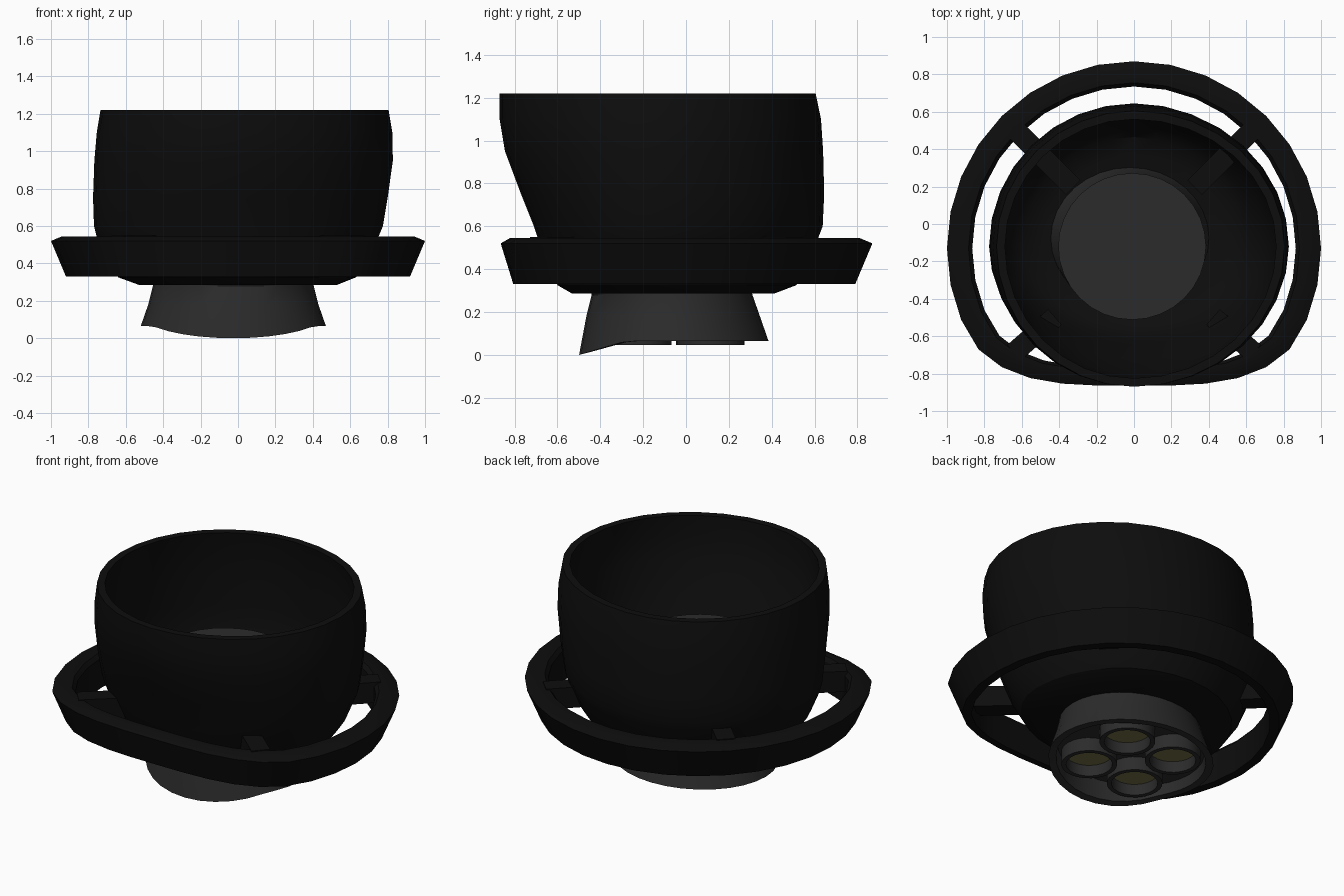
import bpy, bmesh
from math import sin, cos, pi, radians

if "Cube" in bpy.data.objects:
    bpy.data.objects.remove(bpy.data.objects["Cube"])

N = 32


def material(name, col):
    m = bpy.data.materials.new(name)
    m.diffuse_color = (*col, 1)
    m.use_nodes = True
    m.node_tree.nodes["Principled BSDF"].inputs["Base Color"].default_value = m.diffuse_color
    return m


BLACK = material("black_paint", (0.004, 0.004, 0.004))
GREY = material("dark_grey", (0.024, 0.024, 0.024))
LENS = material("pale_yellow", (0.17, 0.155, 0.06))


def loft(name, rings, mat, cap_start=False, cap_end=False, closed=False):
    """Skin a list of equal point rings."""
    bm = bmesh.new()
    vs = [[bm.verts.new(p) for p in r] for r in rings]
    n = len(vs[0])
    for k in range(len(vs) if closed else len(vs) - 1):
        a, b = vs[k], vs[(k + 1) % len(vs)]
        for i in range(n):
            j = (i + 1) % n
            bm.faces.new((a[i], a[j], b[j], b[i]))
    if cap_start:
        bm.faces.new(vs[0])
    if cap_end:
        bm.faces.new(vs[-1])
    bmesh.ops.recalc_face_normals(bm, faces=bm.faces)
    me = bpy.data.meshes.new(name)
    bm.to_mesh(me)
    bm.free()
    me.materials.append(mat)
    ob = bpy.data.objects.new(name, me)
    bpy.context.collection.objects.link(ob)
    bpy.ops.object.select_all(action='DESELECT')
    ob.select_set(True)
    bpy.context.view_layer.objects.active = ob
    bpy.ops.object.shade_smooth_by_angle(angle=radians(30))
    return ob


def angles(n=N):
    return [2 * pi * i / n for i in range(n)]


def oval(cx, cy, rx, ry, z, n=N):
    return [(cx + rx * cos(a), cy + ry * sin(a), z) for a in angles(n)]


# Lopsided cup: (z, left, right, front, back) extents of each section
CY = -0.12
SECTIONS = [
    (0.285, 0.53, 0.53, 0.53, 0.41), (0.325, 0.64, 0.63, 0.60, 0.515),
    (0.42, 0.705, 0.70, 0.645, 0.57), (0.54, 0.755, 0.75, 0.69, 0.615),
    (0.60, 0.77, 0.775, 0.71, 0.638), (0.75, 0.775, 0.80, 0.77, 0.645),
    (0.95, 0.768, 0.828, 0.845, 0.64), (1.10, 0.755, 0.825, 0.87, 0.63),
    (1.22, 0.735, 0.805, 0.87, 0.605)]


def cup_ring(sec, inset=0.0, dz=0.0):
    z, l, r, f, b = sec
    pts = []
    for a in angles():
        rx = (r if cos(a) > 0 else l) - inset
        ry = (b - CY if sin(a) > 0 else f + CY) - inset
        pts.append((rx * cos(a), CY + ry * sin(a), z + dz))
    return pts


outer = [cup_ring(s) for s in SECTIONS]
inner = [cup_ring(s, 0.045, 0 if i else 0.03) for i, s in enumerate(SECTIONS)]
inner[1] = cup_ring(SECTIONS[1], 0.05, 0.025)
loft("cup", outer + inner[::-1], BLACK, True, True)


# Outer guard ring, flattened towards the front
def ring_y(s):
    if s > -0.5:
        return s
    t = (-s - 0.5) / 0.5
    return -0.5 - 0.235 * (1 - (1 - t) ** 1.6)


profile = [(0.92, 0.33), (1.0, 0.52), (0.94, 0.545), (0.885, 0.545),
           (0.865, 0.52), (0.865, 0.33)]
loft("guard_ring", [[(r * cos(a), -0.13 + r * ring_y(sin(a)), z) for a in angles()]
                    for r, z in profile], BLACK, closed=True)


# Four struts running through the cup wall to the ring
def strut(name, deg, r0, r1, w=0.055, z0=0.42, z1=0.55):
    c, s = cos(radians(deg)), sin(radians(deg))
    rings = [[(r * c - o * s, -0.13 + r * s + o * c, z)
              for o, z in ((-w, z0), (w, z0), (w, z1), (-w, z1))] for r in (r0, r1)]
    loft(name, rings, BLACK, True, True)


for side, back, front in (("right", 45, -41), ("left", 135, -139)):
    strut("back_strut_" + side, back, 0.46, 0.90)
    strut("front_strut_" + side, front, 0.56, 0.85)


# Flared lamp body with a front lip that dips down to the ground
def foot(rx, ry, z, drop):
    return [(-0.025 + rx * cos(a), -0.057 + ry * sin(a),
             z - drop * max(0, (-sin(a) - 0.5) / 0.5)) for a in angles()]


loft("lamp_body", [
    foot(0.44, 0.39, 0.13, 0.0),
    foot(0.45, 0.40, 0.065, 0.055),
    foot(0.495, 0.442, 0.065, 0.065),
    oval(-0.025, -0.06, 0.455, 0.405, 0.18),
    oval(-0.025, -0.065, 0.43, 0.375, 0.28),
    oval(-0.01, -0.12, 0.395, 0.392, 0.45),
    oval(-0.01, -0.12, 0.395, 0.392, 0.75)], GREY, True, True)

# Four lamp sockets and lenses under the body
for i, (sx, sy) in enumerate(((1, 1), (-1, 1), (-1, -1), (1, -1))):
    x, y = -0.025 + 0.17 * sx, -0.057 + 0.17 * sy
    loft(f"lamp_socket_{i + 1}", [oval(x, y, r, r, z, 24) for r, z in
         ((0.16, 0.14), (0.16, 0.045), (0.133, 0.045), (0.133, 0.14))], GREY)
    loft(f"lamp_lens_{i + 1}", [oval(x, y, 0.135, 0.135, z, 24) for z in
         (0.115, 0.14)], LENS, True, True)
